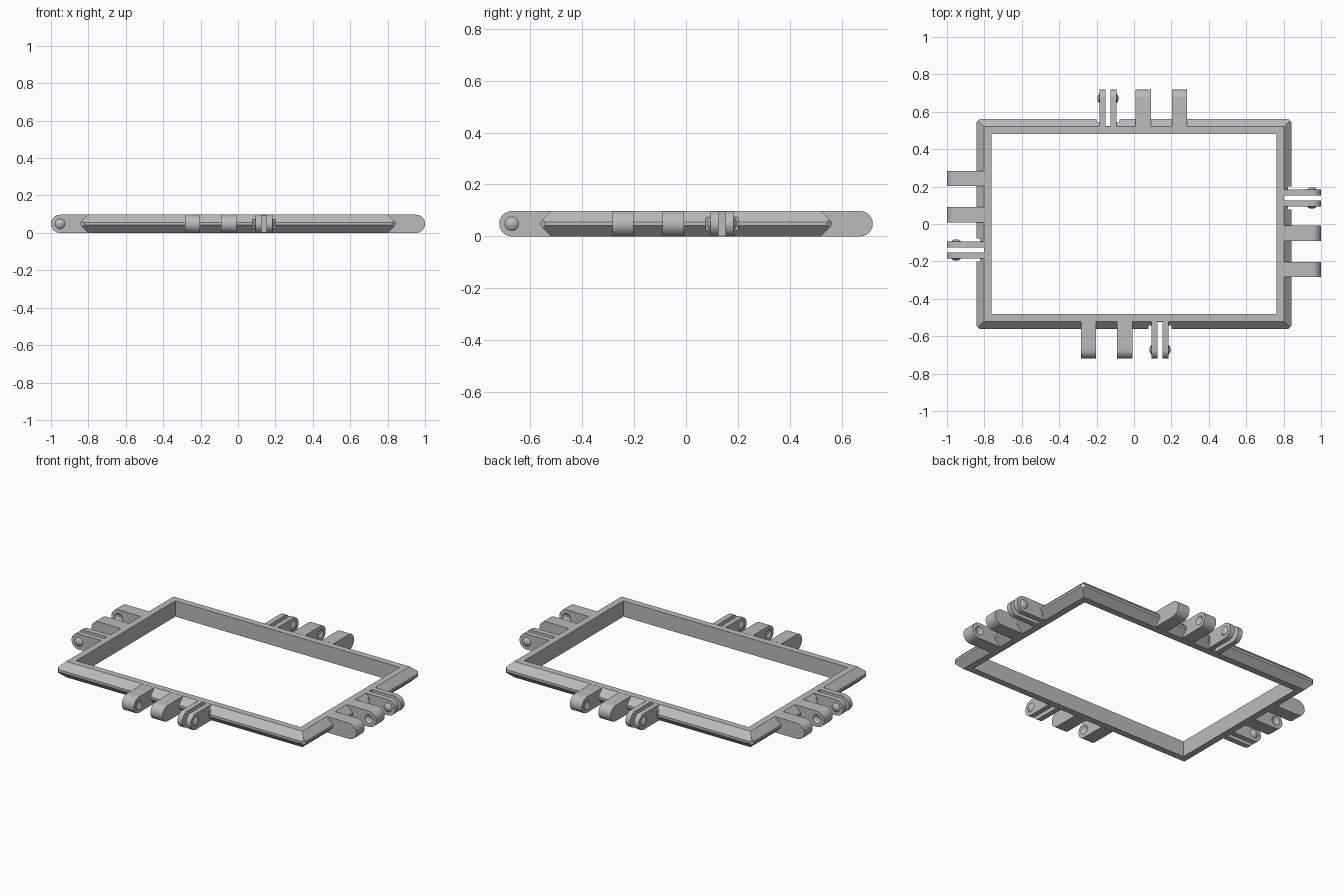
import bpy, bmesh
from math import pi, sin, cos, radians
from mathutils import Matrix, Vector

cube = bpy.data.objects.get("Cube")
if cube:
    bpy.data.objects.remove(cube, do_unlink=True)

H = 0.097            # overall height
R = H / 2            # hinge end radius
BUMP, RISE = 0.027, 0.012
BALL = (BUMP ** 2 + RISE ** 2) / (2 * RISE)

grey = bpy.data.materials.new("plain grey")
grey.use_nodes = True
grey.diffuse_color = (0.5, 0.5, 0.5, 1)
grey.node_tree.nodes["Principled BSDF"].inputs["Base Color"].default_value = (0.5, 0.5, 0.5, 1)


def finish(name, bm, turn=Matrix()):
    """Turn a bmesh into a shaded, coloured object."""
    bmesh.ops.transform(bm, matrix=turn, verts=bm.verts)
    bmesh.ops.recalc_face_normals(bm, faces=bm.faces)
    mesh = bpy.data.meshes.new(name)
    bm.to_mesh(mesh)
    bm.free()
    mesh.materials.append(grey)
    obj = bpy.data.objects.new(name, mesh)
    bpy.context.collection.objects.link(obj)
    return obj


def cut(obj, cutter):
    """Subtract a cutter, then remove it."""
    cutter.hide_render = True
    mod = obj.modifiers.new("cut", 'BOOLEAN')
    mod.operation, mod.solver, mod.object = 'DIFFERENCE', 'EXACT', cutter
    bpy.context.view_layer.objects.active = obj
    bpy.ops.object.modifier_apply(modifier=mod.name)
    bpy.data.objects.remove(cutter, do_unlink=True)


def smooth(obj):
    bpy.ops.object.select_all(action='DESELECT')
    obj.select_set(True)
    bpy.context.view_layer.objects.active = obj
    bpy.ops.object.shade_smooth_by_angle(angle=radians(30))


def box(x0, x1, y0, y1, turn):
    bm = bmesh.new()
    size = Matrix.Diagonal((x1 - x0, y1 - y0, 2 * H, 1))
    place = Matrix.Translation(((x0 + x1) / 2, (y0 + y1) / 2, R))
    bmesh.ops.create_cube(bm, size=1, matrix=place @ size)
    return finish("notch_cutter", bm, turn)


def ball(x, y, turn, name):
    bm = bmesh.new()
    # poles lie along the hinge axis
    place = Matrix.Translation((x, y, R)) @ Matrix.Rotation(pi / 2, 4, 'Y')
    bmesh.ops.create_uvsphere(bm, u_segments=32, v_segments=32, radius=BALL, matrix=place)
    return bm if name is None else finish(name, bm, turn)


def lug(name, x0, x1, root, tip, turn):
    """Flat bar with a half-round end, pointing towards -y."""
    bm = bmesh.new()
    arc = [pi / 2 + pi * i / 24 for i in range(25)]
    outline = [(root, H)] + [(tip + R + R * cos(a), R + R * sin(a)) for a in arc] + [(root, 0)]
    face = bm.faces.new([bm.verts.new((x0, y, z)) for y, z in outline])
    ext = bmesh.ops.extrude_face_region(bm, geom=[face])
    moved = [v for v in ext["geom"] if isinstance(v, bmesh.types.BMVert)]
    bmesh.ops.translate(bm, vec=(x1 - x0, 0, 0), verts=moved)
    return finish(name, bm, turn)


def bump(name, x, side, y, turn):
    """Shallow dome standing on the face at x."""
    bm = ball(x - side * (BALL - RISE), y, turn, None)
    bmesh.ops.bisect_plane(bm, geom=bm.verts[:] + bm.edges[:] + bm.faces[:],
                           plane_co=(x - side * 0.003, 0, 0), plane_no=(side, 0, 0),
                           clear_inner=True)
    bmesh.ops.holes_fill(bm, edges=[e for e in bm.edges if e.is_boundary])
    smooth(finish(name, bm, turn))


# Chamfered rectangular frame: a cross-section swept round four mitred corners
W, D = 0.842, 0.561
section = [(0.081, 0), (0.041, 0), (0, 0.041), (0, H - 0.041), (0.041, H), (0.081, H)]
bm = bmesh.new()
rings = [[bm.verts.new((sx * (W - i), sy * (D - i), z)) for i, z in section]
         for sx, sy in ((-1, -1), (1, -1), (1, 1), (-1, 1))]
for k in range(4):
    a, b = rings[k], rings[(k + 1) % 4]
    for j in range(len(section)):
        n = (j + 1) % len(section)
        bm.faces.new((a[j], a[n], b[n], b[j]))
# Clip the sharp outer corners
for sx in (-1, 1):
    for sy in (-1, 1):
        bmesh.ops.bisect_plane(bm, geom=bm.verts[:] + bm.edges[:] + bm.faces[:],
                               plane_co=(sx * (W - 0.009), sy * (D - 0.009), 0),
                               plane_no=(sx, sy, 0), clear_outer=True)
        bmesh.ops.holes_fill(bm, edges=[e for e in bm.edges if e.is_boundary])
frame = finish("frame", bm)

# The same hinge set on each side, turned a quarter each time
for k, (side, reach) in enumerate((("front", 0.72), ("left", 1.0), ("back", 0.72), ("right", 1.0))):
    turn = Matrix.Rotation(k * pi / 2, 4, 'Z')
    tip, edge = -reach, -(reach - 0.159)
    axis = tip + R

    # Clearance for the clip fingers
    cut(frame, box(0.078, 0.200, edge - 0.1, edge + 0.018, turn))
    cut(frame, box(0.126, 0.152, edge - 0.1, edge + 0.038, turn))

    # Two socket lugs with dimples facing each other
    for name, x0, x1, dimple in (("outer", -0.283, -0.202, 1), ("inner", -0.090, -0.008, -1)):
        obj = lug(f"{side}_{name}_socket_lug", x0, x1, edge + 0.040, tip, turn)
        x = x1 if dimple > 0 else x0
        cut(obj, ball(x + dimple * (BALL - RISE), axis, turn, "dimple_cutter"))
        smooth(obj)

    # Two clip fingers with bumps facing away from each other
    for name, x0, x1, out in (("first", 0.094, 0.126, -1), ("second", 0.152, 0.184, 1)):
        smooth(lug(f"{side}_{name}_clip_finger", x0, x1, edge + 0.040, tip, turn))
        bump(f"{side}_{name}_clip_bump", x0 if out < 0 else x1, out, axis, turn)
